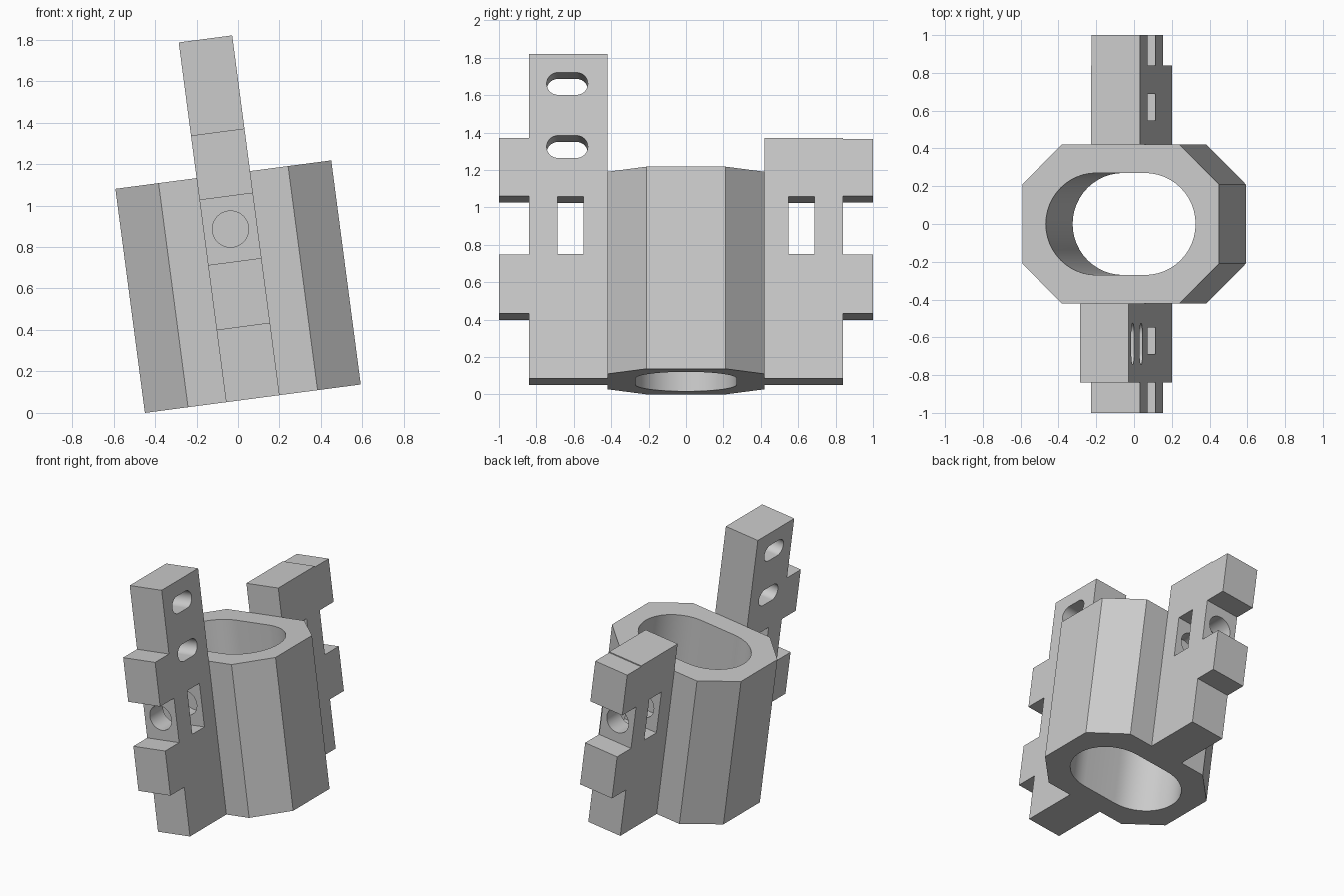
import bpy, bmesh
from math import radians, sin, cos, pi
from mathutils import Matrix, Vector

old = bpy.data.objects.get("Cube")
if old:
    bpy.data.objects.remove(old, do_unlink=True)

grey = bpy.data.materials.new("light grey")
grey.use_nodes = True
grey.diffuse_color = (0.6, 0.6, 0.6, 1)
grey.node_tree.nodes["Principled BSDF"].inputs["Base Color"].default_value = (0.6, 0.6, 0.6, 1)

# Whole bracket leans about the y axis
LEAN = Matrix.Translation((0.0715, 0, 0.0685)) @ Matrix.Rotation(radians(-7.5), 4, 'Y')


def prism(name, outline, axis, start, end):
    """Extrude a 2D outline along x, y or z."""
    place = {'x': lambda a, b, d: (d, a, b),
             'y': lambda a, b, d: (a, d, b),
             'z': lambda a, b, d: (a, b, d)}[axis]
    bm = bmesh.new()
    face = bm.faces.new([bm.verts.new(place(a, b, start)) for a, b in outline])
    top = bmesh.ops.extrude_face_region(bm, geom=[face])["geom"]
    verts = [v for v in top if isinstance(v, bmesh.types.BMVert)]
    bmesh.ops.translate(bm, verts=verts, vec=Vector(place(0, 0, end - start)))
    bmesh.ops.recalc_face_normals(bm, faces=bm.faces)
    mesh = bpy.data.meshes.new(name)
    bm.to_mesh(mesh)
    bm.free()
    mesh.materials.append(grey)
    obj = bpy.data.objects.new(name, mesh)
    bpy.context.collection.objects.link(obj)
    return obj


def stadium(a, b, flat, radius, steps=24):
    """Rounded slot outline; flat = 0 gives a circle."""
    points = []
    for side in (0, 1):
        shift = flat if side == 0 else -flat
        for i in range(steps + (1 if flat else 0)):
            t = -pi / 2 + pi * side + pi * i / steps
            points.append((a + shift + radius * cos(t), b + radius * sin(t)))
    return points


def rectangle(a0, a1, b0, b1):
    return [(a0, b0), (a1, b0), (a1, b1), (a0, b1)]


def finish(obj, cutters):
    """Cut the openings, lean the part and shade it."""
    bpy.ops.object.select_all(action='DESELECT')
    obj.select_set(True)
    bpy.context.view_layer.objects.active = obj
    for cutter in cutters:
        cutter.hide_render = True
        mod = obj.modifiers.new("opening", 'BOOLEAN')
        mod.operation = 'DIFFERENCE'
        mod.solver = 'EXACT'
        mod.object = cutter
        bpy.ops.object.modifier_apply(modifier=mod.name)
        bpy.data.objects.remove(cutter, do_unlink=True)
    obj.data.transform(LEAN)
    bpy.ops.object.shade_smooth_by_angle(angle=radians(25))


# Octagonal sleeve with a rounded bore
octagon = [(-0.315, -0.42), (0.315, -0.42), (0.525, -0.21), (0.525, 0.21),
           (0.315, 0.42), (-0.315, 0.42), (-0.525, 0.21), (-0.525, -0.21)]
sleeve = prism("sleeve", octagon, 'z', 0, 1.09)
finish(sleeve, [prism("bore", stadium(0, 0, 0.13, 0.27), 'z', -0.1, 1.2)])


# Side arms with two tabs each, a window and a blind bolt hole
def arm(name, side, height, tab_top):
    inner, outer, tip = 0.42, 0.84, 1.0
    outline = [(inner, 0), (outer, 0), (outer, 0.35), (tip, 0.35), (tip, 0.667),
               (outer, 0.667), (outer, 0.983), (tip, 0.983), (tip, tab_top),
               (outer, tab_top), (outer, height), (inner, height)]
    part = prism(name, [(side * y, z) for y, z in outline], 'x', -0.13, 0.13)
    cutters = [
        prism("window", rectangle(side * 0.548, side * 0.688, 0.67, 0.98), 'x', -0.2, 0.2),
        prism("bolt_hole", stadium(0, 0.825, 0, 0.0875), 'y', side * 0.45, side * 0.95)]
    if side < 0:
        for z in (1.249, 1.589):
            cutters.append(prism("slot", stadium(-0.635, z, 0.05, 0.06), 'x', -0.2, 0.2))
    finish(part, cutters)


arm("front_arm", -1, 1.75, 1.297)
arm("back_arm", 1, 1.297, 1.29)
